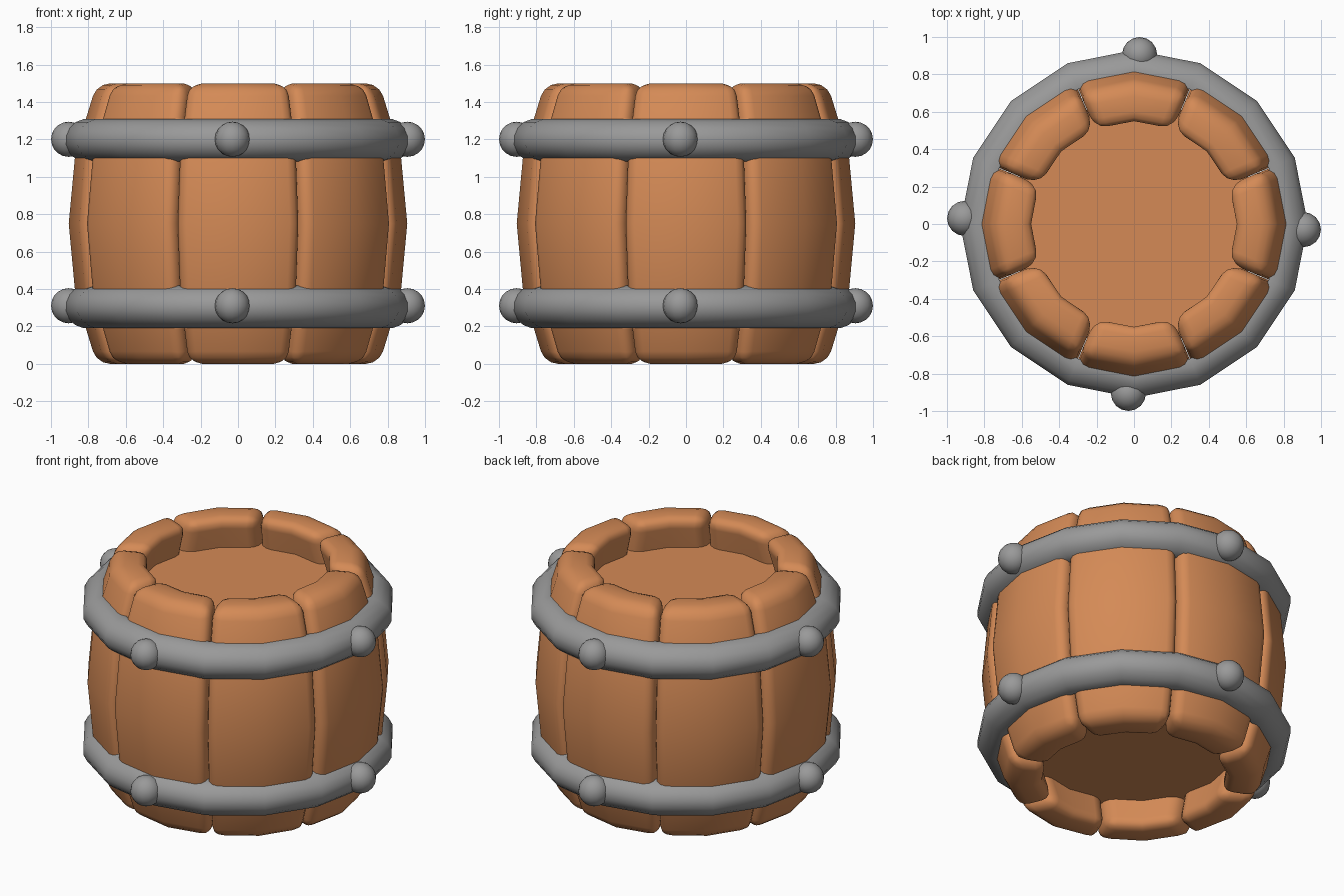
import bpy, bmesh, math
from math import sin, cos, pi, radians

if "Cube" in bpy.data.objects:
    bpy.data.objects.remove(bpy.data.objects["Cube"])


def material(name, rgb):
    m = bpy.data.materials.new(name)
    m.diffuse_color = (*rgb, 1)
    m.use_nodes = True
    m.node_tree.nodes["Principled BSDF"].inputs["Base Color"].default_value = m.diffuse_color
    return m


WOOD = material("warm_wood", (0.66, 0.255, 0.093))
IRON = material("grey_iron", (0.32, 0.32, 0.32))


def finish(name, bm, mat, bevel=0, smooth=60):
    bmesh.ops.recalc_face_normals(bm, faces=bm.faces)
    me = bpy.data.meshes.new(name)
    bm.to_mesh(me)
    bm.free()
    me.materials.append(mat)
    ob = bpy.data.objects.new(name, me)
    bpy.context.collection.objects.link(ob)
    bpy.ops.object.select_all(action='DESELECT')
    ob.select_set(True)
    bpy.context.view_layer.objects.active = ob
    if bevel:
        mod = ob.modifiers.new("rounded_edges", 'BEVEL')
        mod.width = bevel
        mod.segments = 3
        mod.limit_method = 'ANGLE'
        mod.angle_limit = radians(45)
        bpy.ops.object.modifier_apply(modifier=mod.name)
    bpy.ops.object.shade_smooth_by_angle(angle=radians(smooth))
    return ob


# Eight bulging staves: a closed wall section swept through five heights
OUTER = [(0, 0.755), (0.375, 0.87), (0.75, 0.905), (1.125, 0.87), (1.5, 0.755)]
THICK, HALF = 0.225, radians(22.4)
for i in range(8):
    mid = -pi / 2 + i * pi / 4
    bm = bmesh.new()
    rings = []
    for z, r in OUTER:
        pts = [(r, a) for a in (-HALF, 0, HALF)] + [(r - THICK, a) for a in (HALF, 0, -HALF)]
        rings.append([bm.verts.new((q * cos(mid + a), q * sin(mid + a), z)) for q, a in pts])
    for lo, hi in zip(rings, rings[1:]):
        for k in range(6):
            n = (k + 1) % 6
            bm.faces.new((lo[k], lo[n], hi[n], hi[k]))
    for ring in (rings[0], rings[-1]):
        bm.faces.new((ring[0], ring[1], ring[4], ring[5]))
        bm.faces.new((ring[1], ring[2], ring[3], ring[4]))
    finish(f"stave_{i + 1}", bm, WOOD, bevel=0.07)

# Recessed round heads at both ends
for name, z in (("bottom_head", 0.235), ("top_head", 1.265)):
    bm = bmesh.new()
    bmesh.ops.create_cone(bm, cap_ends=True, segments=16, radius1=0.66, radius2=0.66, depth=0.05)
    bmesh.ops.translate(bm, verts=bm.verts, vec=(0, 0, z))
    finish(name, bm, WOOD, smooth=30)

# Rounded sixteen-sided hoops, each with four round rivets
SIDE = [(0.78, 0.108), (0.825, 0.114), (0.868, 0.098), (0.908, 0.066), (0.93, 0.024)]
PROFILE = SIDE + [(r, -z) for r, z in reversed(SIDE)]
for name, zc in (("lower", 0.305), ("upper", 1.195)):
    bm = bmesh.new()
    loops = [[bm.verts.new((r * cos(k * pi / 8), r * sin(k * pi / 8), zc + z)) for r, z in PROFILE]
             for k in range(16)]
    n = len(PROFILE)
    for k in range(16):
        a, b = loops[k], loops[(k + 1) % 16]
        for j in range(n):
            bm.faces.new((a[j], b[j], b[(j + 1) % n], a[(j + 1) % n]))
    finish(f"{name}_hoop", bm, IRON)
    for k in range(4):
        t = k * pi / 2 - 0.033
        bm = bmesh.new()
        bmesh.ops.create_uvsphere(bm, u_segments=16, v_segments=10, radius=0.094)
        bmesh.ops.translate(bm, verts=bm.verts, vec=(0.906 * cos(t), 0.906 * sin(t), zc + 0.006))
        finish(f"{name}_rivet_{k + 1}", bm, IRON)
